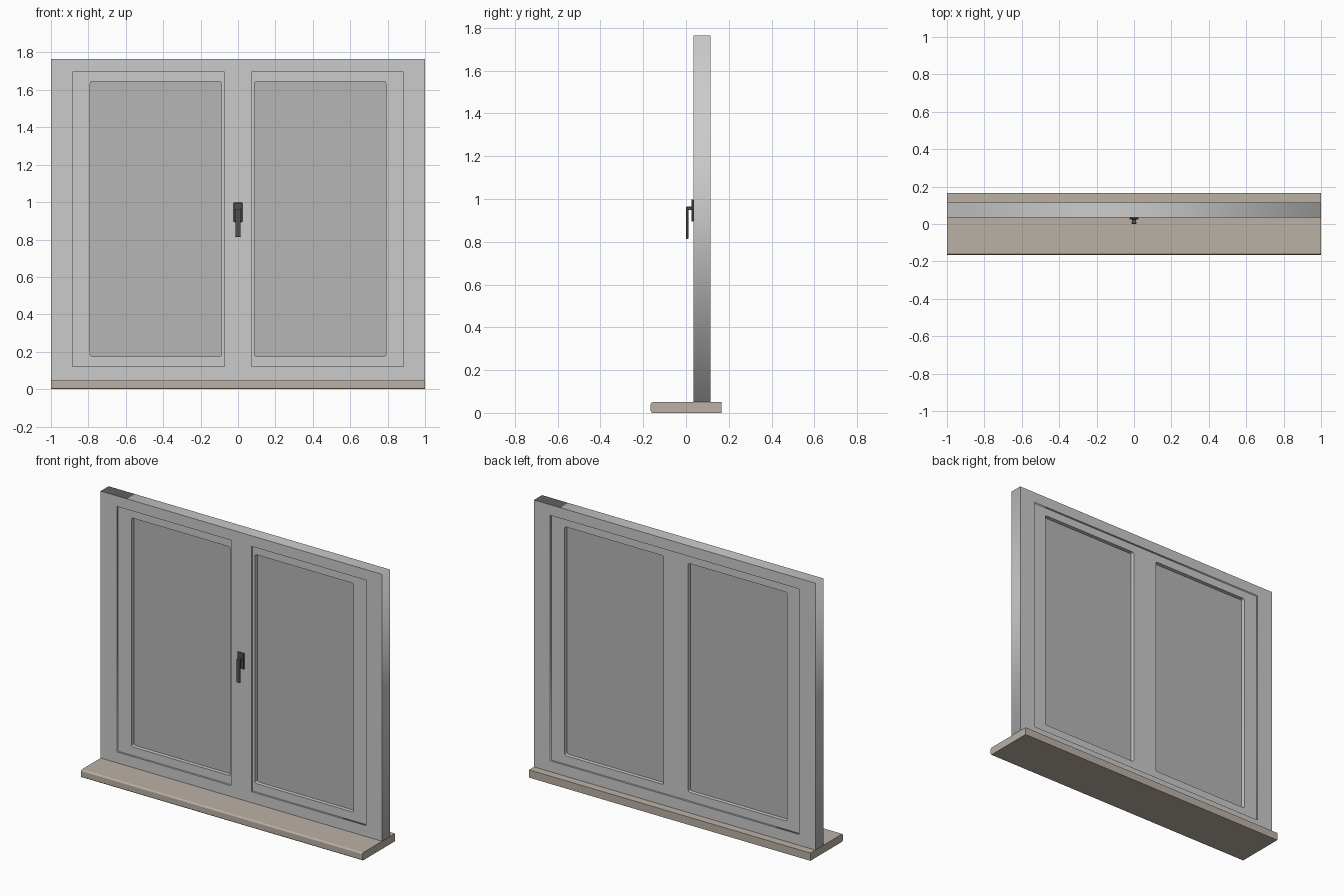
import bpy, math

if "Cube" in bpy.data.objects:
    bpy.data.objects.remove(bpy.data.objects["Cube"])


def material(name, r, g, b):
    m = bpy.data.materials.new(name)
    m.diffuse_color = (r, g, b, 1)
    m.use_nodes = True
    m.node_tree.nodes["Principled BSDF"].inputs["Base Color"].default_value = m.diffuse_color
    return m


def box(name, x, y, z, mat=None, bevel=0, segments=2):
    """Box from (min, max) ranges with optional rounded edges."""
    bpy.ops.mesh.primitive_cube_add(size=1, location=[(a + b) / 2 for a, b in (x, y, z)])
    ob = bpy.context.object
    ob.name = name
    ob.scale = [b - a for a, b in (x, y, z)]
    bpy.ops.object.transform_apply(location=False, rotation=False, scale=True)
    if mat:
        ob.data.materials.append(mat)
    if bevel:
        mod = ob.modifiers.new("bevel", 'BEVEL')
        mod.width, mod.segments = bevel, segments
    return ob


def outline(x, z, r=0):
    """Rectangle outline, with rounded corners when r > 0."""
    if not r:
        return [(x[0], z[0]), (x[1], z[0]), (x[1], z[1]), (x[0], z[1])]
    corners = [(x[1] - r, z[1] - r), (x[0] + r, z[1] - r),
               (x[0] + r, z[0] + r), (x[1] - r, z[0] + r)]
    return [(cx + r * math.cos(math.radians(90 * i + 30 * k)),
             cz + r * math.sin(math.radians(90 * i + 30 * k)))
            for i, (cx, cz) in enumerate(corners) for k in range(4)]


def plate(name, loops, y):
    """Upright plate: first loop is the outside, the others are holes."""
    cu = bpy.data.curves.new(name, 'CURVE')
    cu.dimensions, cu.fill_mode = '2D', 'BOTH'
    cu.extrude = (y[1] - y[0]) / 2
    for pts in loops:
        sp = cu.splines.new('POLY')
        sp.points.add(len(pts) - 1)
        for p, (a, b) in zip(sp.points, pts):
            p.co = (a, b, 0, 1)
        sp.use_cyclic_u = True
    ob = bpy.data.objects.new(name, cu)
    bpy.context.collection.objects.link(ob)
    ob.location.y = sum(y) / 2
    ob.rotation_euler.x = math.pi / 2
    bpy.ops.object.select_all(action='DESELECT')
    ob.select_set(True)
    bpy.context.view_layer.objects.active = ob
    bpy.ops.object.convert(target='MESH')


stone = material("stone", 0.50, 0.44, 0.38)
dark = material("dark_metal", 0.08, 0.08, 0.085)
tint = material("glass", 0.47, 0.47, 0.47)

F, B = 0.034, 0.115            # front and back of the frame
SF, SB = F + 0.012, B - 0.012  # front and back of the sashes
opening_z = (0.12, 1.697)
pane_z = (0.175, 1.645)
panes = [(-0.79, -0.088), (0.088, 0.79)]

# Sill with a rounded front edge
sill = box("sill", (-1, 1), (-0.165, 0.165), (0, 0.05), stone)
bw = sill.data.attributes.new("bevel_weight_edge", 'FLOAT', 'EDGE')
for e in sill.data.edges:
    if all(sill.data.vertices[v].co.y < 0 for v in e.vertices):
        a, b = (sill.data.vertices[v].co for v in e.vertices)
        bw.data[e.index].value = 1 if abs(a.x - b.x) > 1 else 0
mod = sill.modifiers.new("bevel", 'BEVEL')
mod.limit_method, mod.width, mod.segments = 'WEIGHT', 0.01, 4

# Outer frame and the flush centre post
plate("outer_frame", [outline((-1, 1), (0.05, 1.765)),
                      outline((-0.885, 0.885), opening_z)], (F, B))
box("centre_post", (-0.072, 0.072), (F, SF + 0.004), opening_z)

# Sash panel with two rounded openings
plate("sashes", [outline((-0.885, 0.885), opening_z)] +
      [outline(p, pane_z, 0.01) for p in panes], (SF, SB))

# Glass panes
for side, (a, b) in zip(("left", "right"), panes):
    box(side + "_glass", (a - 0.005, b + 0.005), (0.071, 0.078),
        (pane_z[0] - 0.005, pane_z[1] + 0.005), tint)

# Handle: back plate, neck and lever
box("handle_plate", (-0.023, 0.023), (0.025, F), (0.895, 0.997), dark, 0.002)
box("handle_neck", (-0.012, 0.012), (0.004, 0.027), (0.948, 0.964), dark, 0.002)
box("handle_lever", (-0.013, 0.013), (0.001, 0.011), (0.813, 0.964), dark, 0.003)
